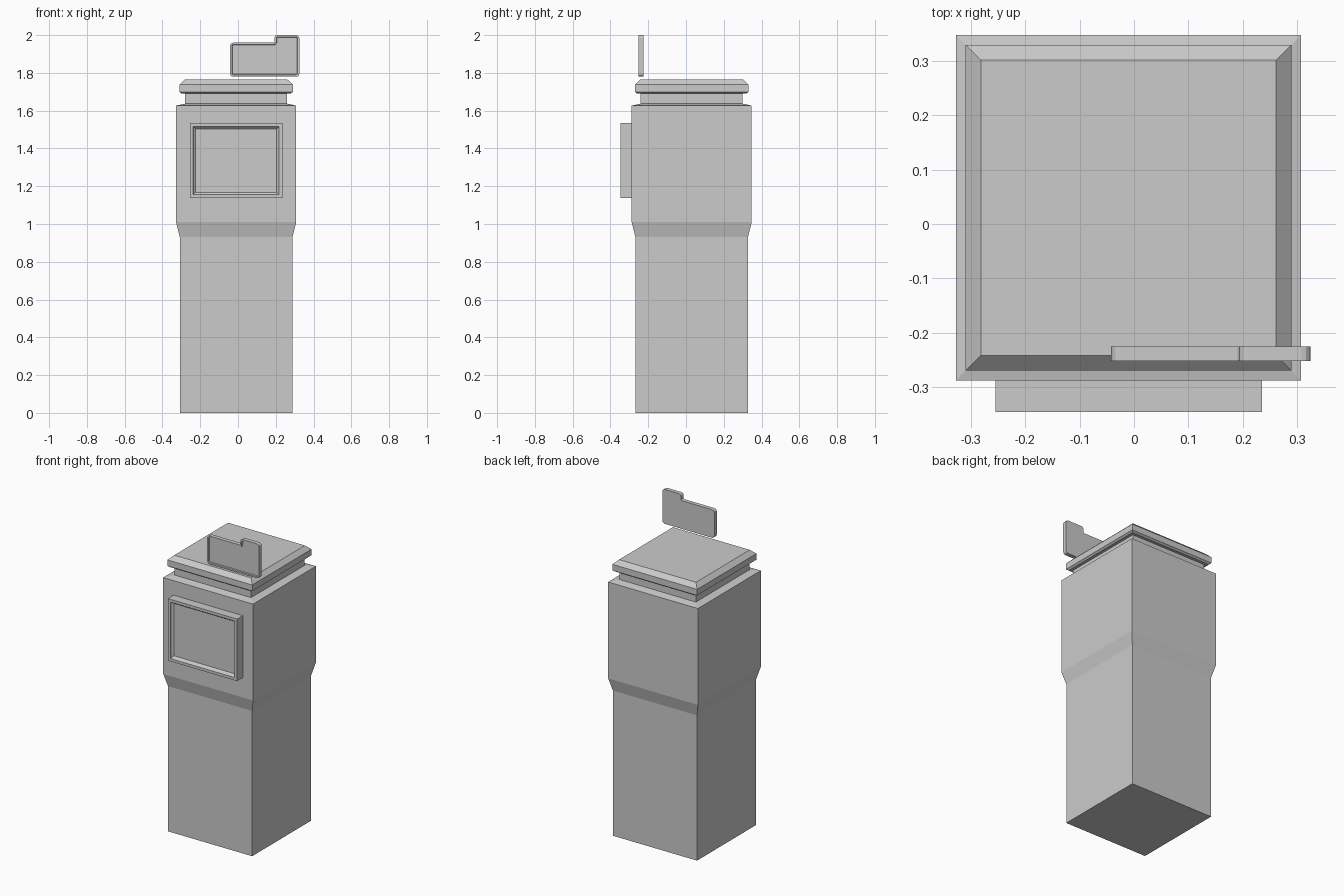
import bpy, bmesh, math
from mathutils import Vector

if "Cube" in bpy.data.objects:
    bpy.data.objects.remove(bpy.data.objects["Cube"])

CX, CY = -0.01, 0.03  # axis of the square column


def finish(bm, name):
    bmesh.ops.recalc_face_normals(bm, faces=bm.faces)
    me = bpy.data.meshes.new(name)
    bm.to_mesh(me)
    bm.free()
    ob = bpy.data.objects.new(name, me)
    bpy.context.collection.objects.link(ob)
    return ob


def square_loft(name, profile):
    """Closed square column through (half width, height) pairs."""
    bm = bmesh.new()
    rings = [[bm.verts.new((CX + sx * h, CY + sy * h, z))
              for sx, sy in ((-1, -1), (1, -1), (1, 1), (-1, 1))]
             for h, z in profile]
    for a, b in zip(rings, rings[1:]):
        for i in range(4):
            j = (i + 1) % 4
            bm.faces.new((a[i], a[j], b[j], b[i]))
    bm.faces.new(rings[0][::-1])
    bm.faces.new(rings[-1])
    return finish(bm, name)


def rounded(points, segments=3):
    """Round the corners of (x, z, radius) points."""
    out = []
    n = len(points)
    for i, (x, z, r) in enumerate(points):
        p = Vector((x, z))
        a = p + (Vector(points[i - 1][:2]) - p).normalized() * r
        b = p + (Vector(points[(i + 1) % n][:2]) - p).normalized() * r
        c = a + b - p
        for k in range(segments + 1):
            t = k / segments * math.pi / 2
            out.append(c + (a - c) * math.cos(t) + (b - c) * math.sin(t))
    return out


def front_plate(name, outline, y_back, y_front, insets):
    """Extrude an xz outline forward, then inset its front face in steps."""
    bm = bmesh.new()
    face = bm.faces.new([bm.verts.new((x, y_back, z)) for x, z in outline])
    ext = bmesh.ops.extrude_face_region(bm, geom=[face], use_keep_orig=True)
    front = [g for g in ext['geom'] if isinstance(g, bmesh.types.BMFace)][0]
    for v in front.verts:
        v.co.y = y_front
    bmesh.ops.recalc_face_normals(bm, faces=bm.faces)
    for thickness, depth in insets:
        bmesh.ops.inset_region(bm, faces=[front], thickness=thickness,
                               use_even_offset=True)
        for v in front.verts:
            v.co.y += depth
    return finish(bm, name)


# Column with flared upper housing and neck
square_loft("cabinet", [(0.298, 0), (0.298, 0.93), (0.318, 1.01),
                        (0.318, 1.627), (0.27, 1.637), (0.27, 1.70)])

# Chamfered lid
square_loft("lid", [(0.288, 1.69), (0.3, 1.699), (0.3, 1.738), (0.272, 1.765)])

# Screen housing with recessed display
front_plate("screen_housing",
            [(-0.255, 1.137), (0.236, 1.137), (0.236, 1.534), (-0.255, 1.534)],
            -0.28, -0.346, [(0.018, 0), (0.004, 0.012), (0.009, 0.008)])

# Floating tab-shaped sign with a raised rim
tab = [(-0.042, 1.78, 0.016), (0.325, 1.78, 0.016), (0.325, 2.0, 0.016),
       (0.193, 2.0, 0.016), (0.193, 1.96, 0.006), (-0.042, 1.96, 0.016)]
front_plate("sign", rounded(tab), -0.226, -0.252,
            [(0.01, 0), (0.003, 0.006)])
